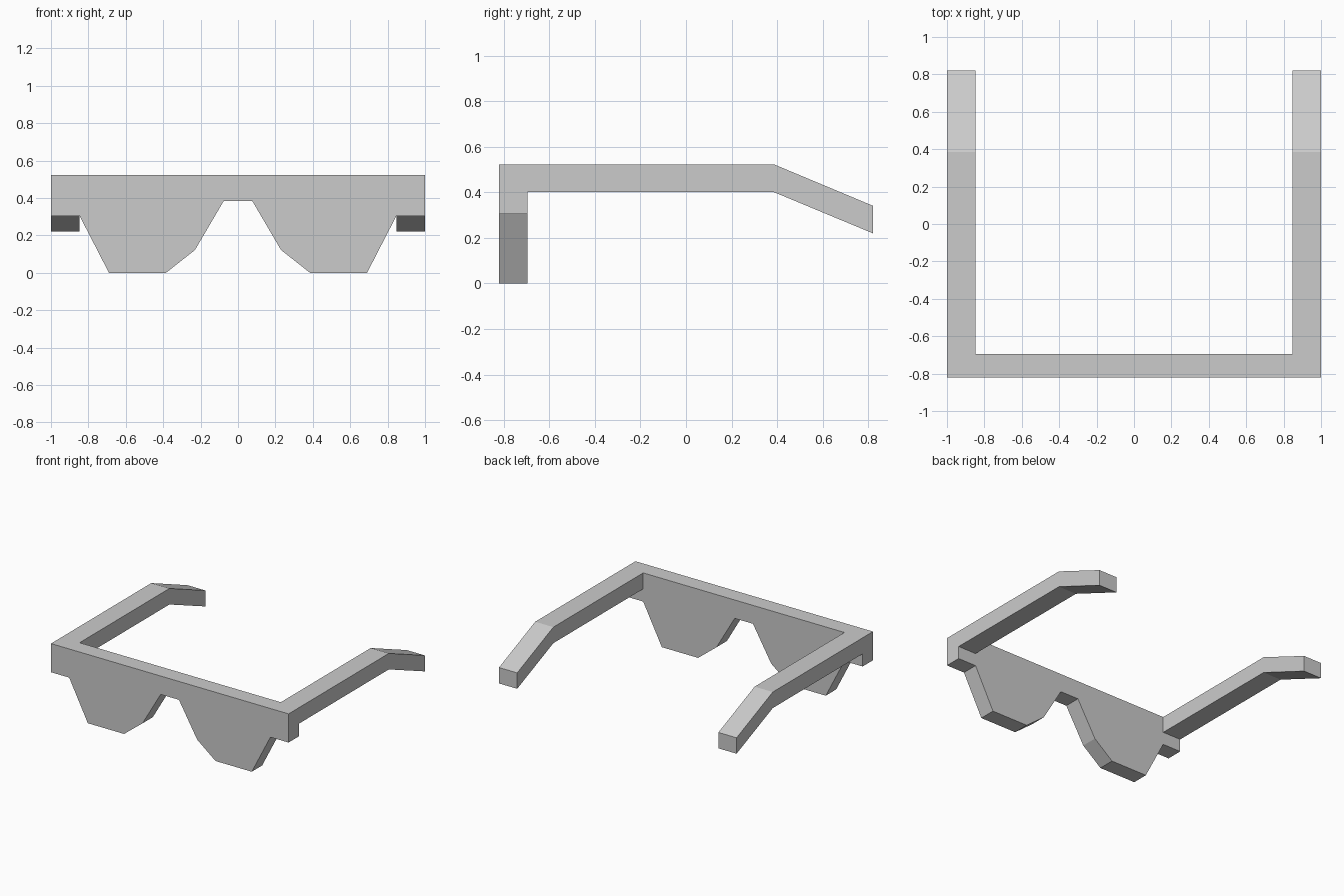
import bpy
import bmesh
from mathutils import Vector

if "Cube" in bpy.data.objects:
    bpy.data.objects.remove(bpy.data.objects["Cube"])


def extruded(name, points, offset):
    """Closed solid made by sweeping a flat outline along an offset."""
    bm = bmesh.new()
    face = bm.faces.new([bm.verts.new(p) for p in points])
    swept = bmesh.ops.extrude_face_region(bm, geom=[face], use_keep_orig=True)
    verts = [v for v in swept["geom"] if isinstance(v, bmesh.types.BMVert)]
    bmesh.ops.translate(bm, verts=verts, vec=Vector(offset))
    bmesh.ops.recalc_face_normals(bm, faces=bm.faces[:])
    mesh = bpy.data.meshes.new(name)
    bm.to_mesh(mesh)
    bm.free()
    obj = bpy.data.objects.new(name, mesh)
    bpy.context.collection.objects.link(obj)
    return obj


FRONT, BACK, BEND, END = -0.82, -0.695, 0.385, 0.82
TOP, INNER = 0.523, 0.847

# Front frame with both lenses: half outline, mirrored across x = 0
half = [(1, TOP), (1, 0.305), (INNER, 0.305), (0.69, 0), (0.385, 0),
        (0.23, 0.122), (0.077, 0.383)]
outline = half + [(-x, z) for x, z in reversed(half)]
extruded("front_frame", [(x, FRONT, z) for x, z in outline],
         (0, BACK - FRONT, 0))

# Temple arms: straight bar with a drooping ear end, one on each side
arm = [(BACK, TOP), (BEND, TOP), (END, 0.341), (END, 0.22),
       (BEND, 0.401), (BACK, 0.401)]
for side, name in ((-1, "left_temple_arm"), (1, "right_temple_arm")):
    extruded(name, [(side * INNER, y, z) for y, z in arm],
             (side * (1 - INNER), 0, 0))
